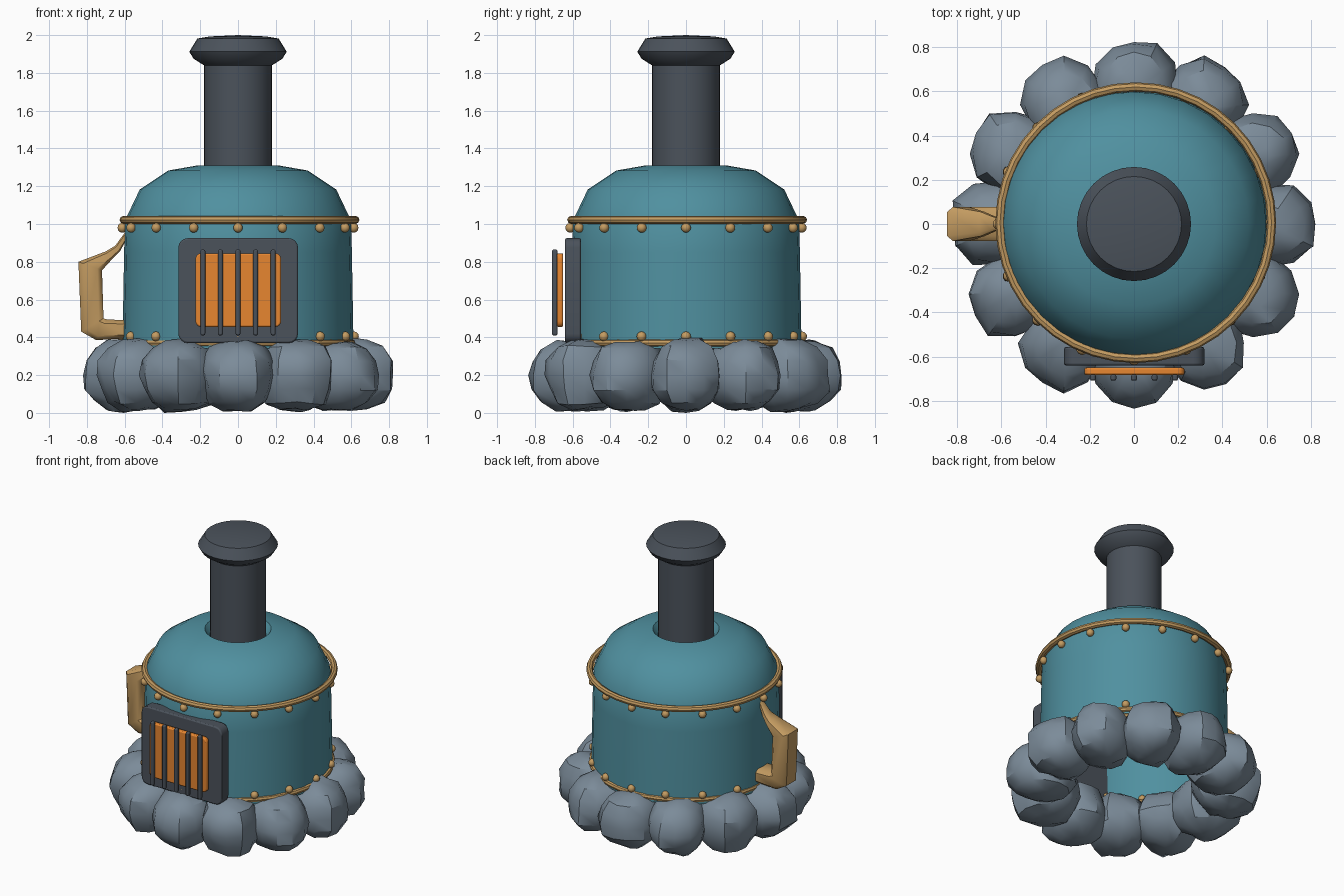
import bpy, bmesh, math, random
from mathutils import Vector

if "Cube" in bpy.data.objects:
    bpy.data.objects.remove(bpy.data.objects["Cube"])

random.seed(4)


def material(name, rgb):
    m = bpy.data.materials.new(name)
    m.diffuse_color = (*rgb, 1)
    m.use_nodes = True
    m.node_tree.nodes["Principled BSDF"].inputs["Base Color"].default_value = m.diffuse_color
    return m


TEAL = material("teal_paint", (0.08, 0.28, 0.35))
BRASS = material("brass", (0.55, 0.33, 0.12))
IRON = material("dark_iron", (0.07, 0.085, 0.105))
FIRE = material("fire_orange", (0.8, 0.24, 0.03))
SMOKE = material("smoke_grey", (0.2, 0.26, 0.32))


def finish(name, bm, mat, angle=40):
    bmesh.ops.recalc_face_normals(bm, faces=bm.faces)
    mesh = bpy.data.meshes.new(name)
    bm.to_mesh(mesh)
    bm.free()
    mesh.materials.append(mat)
    ob = bpy.data.objects.new(name, mesh)
    bpy.context.collection.objects.link(ob)
    bpy.ops.object.select_all(action='DESELECT')
    ob.select_set(True)
    bpy.context.view_layer.objects.active = ob
    bpy.ops.object.shade_smooth_by_angle(angle=math.radians(angle))
    return ob


def lathe(name, profile, mat, n=32, closed=False, centre=(0, 0)):
    """Spin (radius, z) points around the z axis."""
    bm = bmesh.new()
    vs = [bm.verts.new((r, 0, z)) for r, z in profile]
    pairs = list(zip(vs, vs[1:])) + ([(vs[-1], vs[0])] if closed else [])
    edges = [bm.edges.new(p) for p in pairs]
    bmesh.ops.spin(bm, geom=vs + edges, cent=(0, 0, 0), axis=(0, 0, 1),
                   angle=math.tau, steps=n, use_duplicate=False)
    bmesh.ops.remove_doubles(bm, verts=bm.verts, dist=1e-4)
    bmesh.ops.translate(bm, verts=bm.verts, vec=(*centre, 0))
    return finish(name, bm, mat)


def hoop(name, radius, z, minor, centre=(0, 0)):
    ring = [(radius + minor * math.cos(a), z + minor * math.sin(a))
            for a in (math.tau * i / 8 for i in range(8))]
    return lathe(name, ring, BRASS, 40, True, centre)


def plate(name, x0, x1, z0, z1, y0, y1, mat, radius):
    """Rounded rectangle in xz, extruded along y."""
    bm = bmesh.new()
    corners = [(x1, z1, -1, -1), (x0, z1, 1, -1), (x0, z0, 1, 1), (x1, z0, -1, 1)]
    vs = []
    for k, (x, z, sx, sz) in enumerate(corners):
        for i in range(5):
            a = math.pi / 2 * (k + i / 4)
            vs.append(bm.verts.new((x + radius * (sx + math.cos(a)), y0,
                                    z + radius * (sz + math.sin(a)))))
    face = bm.faces.new(vs)
    new = bmesh.ops.extrude_face_region(bm, geom=[face])['geom']
    bmesh.ops.translate(bm, vec=(0, y1 - y0, 0),
                        verts=[v for v in new if isinstance(v, bmesh.types.BMVert)])
    ob = finish(name, bm, mat)
    bev = ob.modifiers.new("edge", 'BEVEL')
    bev.width, bev.segments = min(0.008, abs(y1 - y0) * 0.3), 2
    bev.limit_method = 'ANGLE'
    return ob


# Boiler shell, open underneath, with a faceted dome and a recess for the chimney
lathe("boiler_body", [(0.612, 0.34), (0.61, 0.45), (0.603, 0.85), (0.598, 1.02),
                      (0.52, 1.183), (0.37, 1.283), (0.215, 1.31), (0.18, 1.26)], TEAL)

# Chimney pipe with flared cap
lathe("chimney", [(0.18, 1.24), (0.18, 1.84), (0.235, 1.875), (0.258, 1.912),
                  (0.215, 1.982), (0.15, 1.993), (0, 2.0)], IRON)

# Brass hoops and rivets
hoop("upper_hoop", 0.614, 1.022, 0.021, (0.008, 0.006))
hoop("lower_hoop", 0.604, 0.37, 0.019, (0.004, 0.003))
for label, z, r in (("upper", 0.98, 0.613), ("lower", 0.405, 0.615)):
    bm = bmesh.new()
    for i in range(16):
        a = math.tau * i / 16
        new = bmesh.ops.create_uvsphere(bm, u_segments=10, v_segments=6, radius=0.026)['verts']
        bmesh.ops.translate(bm, verts=new, vec=(r * math.cos(a), r * math.sin(a), z))
    finish(label + "_rivets", bm, BRASS, 60)

# Furnace door: frame, glowing panel, bars
plate("door_frame", -0.316, 0.318, 0.37, 0.925, -0.557, -0.64, IRON, 0.05)
plate("fire_panel", -0.225, 0.228, 0.455, 0.845, -0.65, -0.683, FIRE, 0.03)
for i in range(5):
    x = -0.186 + 0.093 * i
    plate(f"door_bar_{i + 1}", x - 0.013, x + 0.013, 0.41, 0.865, -0.68, -0.709, IRON, 0.011)

# Side handle: octagonal sections given as outer (x, z), inner (x, z), half depth
sections = [((-0.595, 0.96), (-0.60, 0.90), 0.02),
            ((-0.65, 0.885), (-0.625, 0.855), 0.035),
            ((-0.70, 0.855), (-0.67, 0.81), 0.055),
            ((-0.845, 0.80), (-0.72, 0.755), 0.077),
            ((-0.83, 0.43), (-0.712, 0.50), 0.077),
            ((-0.75, 0.385), (-0.695, 0.495), 0.077),
            ((-0.59, 0.395), (-0.59, 0.49), 0.077)]
bm = bmesh.new()
rings = []
for o, n, d in sections:
    o, n = Vector((o[0], 0, o[1])), Vector((n[0], 0, n[1]))
    mid, half = (o + n) / 2, (o - n) / 2
    rings.append([bm.verts.new(mid + half * u + Vector((0, d * w, 0)))
                  for u, w in ((1, .7), (.6, 1), (-.6, 1), (-1, .7),
                               (-1, -.7), (-.6, -1), (.6, -1), (1, -.7))])
for a, b in zip(rings, rings[1:]):
    for i in range(8):
        j = (i + 1) % 8
        bm.faces.new((a[i], a[j], b[j], b[i]))
bm.faces.new(rings[0])
bm.faces.new(rings[-1])
finish("side_handle", bm, BRASS, 45)

# Ring of lumpy smoke puffs around the base
for i in range(12):
    bm = bmesh.new()
    bmesh.ops.create_uvsphere(bm, u_segments=12, v_segments=8, radius=1)
    ang = math.tau * i / 12
    p = [random.uniform(0, math.tau) for _ in range(3)]
    for v in bm.verts:
        c = v.co.copy()
        k = 1 + 0.05 * math.sin(4 * c.x + p[0]) * math.sin(4 * c.y + p[1]) \
            + 0.035 * math.sin(5 * c.z + 3 * c.x + p[2])
        if abs(c.z) < 0.99:
            k += random.uniform(-0.035, 0.035)
        # slightly boxy puff: full sides, flattened top and bottom
        q = (abs(c.x) ** 2.5 + abs(c.y) ** 2.5 + abs(c.z) ** 2.5) ** (-1 / 2.5)
        c *= k * q
        x, y = 0.605 + 0.222 * c.x, 0.19 * c.y
        v.co = (x * math.cos(ang) - y * math.sin(ang),
                x * math.sin(ang) + y * math.cos(ang),
                max(0.0, 0.2 + 0.187 * c.z))
    finish(f"smoke_puff_{i + 1}", bm, SMOKE, 35)
